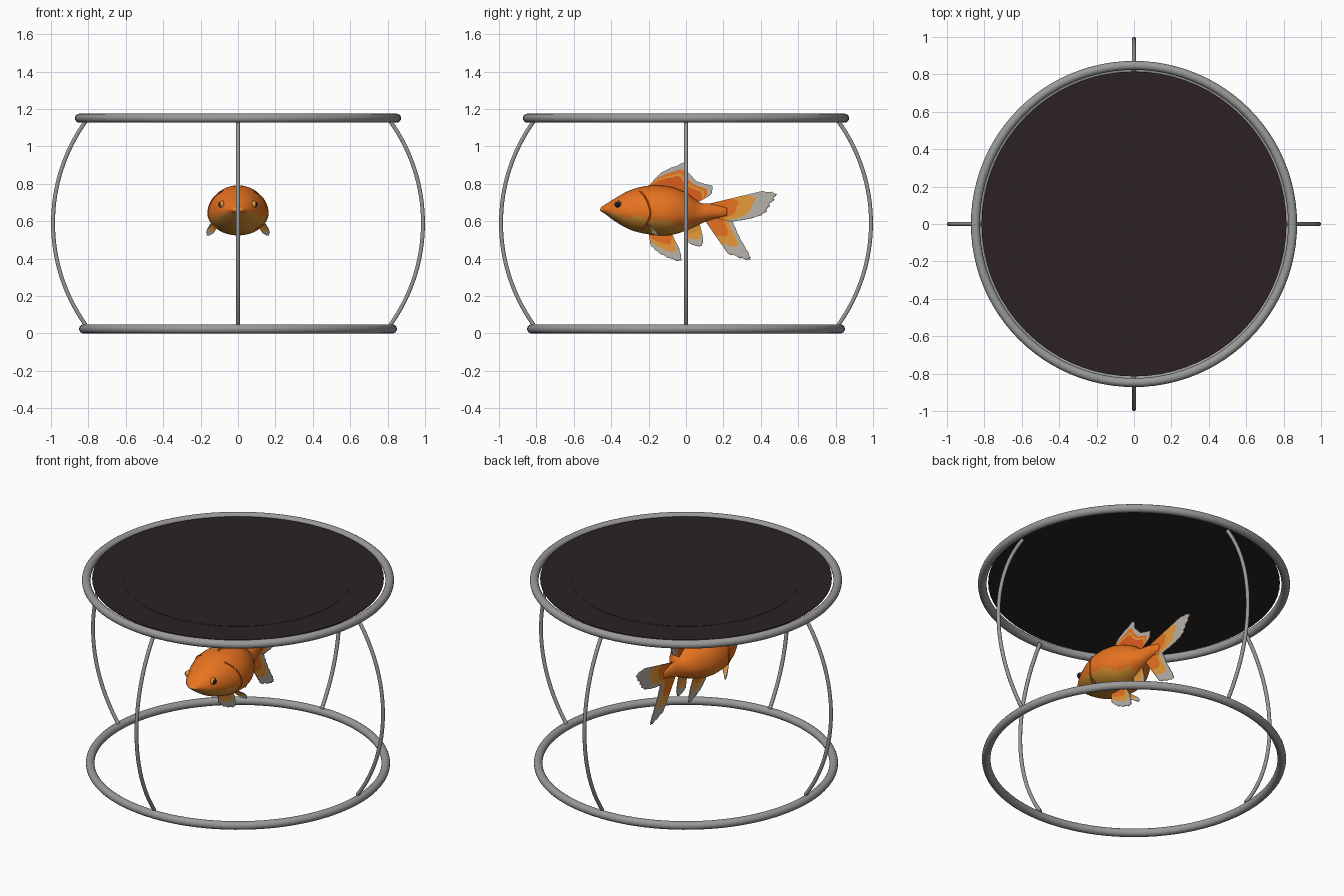
import bpy, bmesh, math
from mathutils import Vector

if "Cube" in bpy.data.objects:
    bpy.data.objects.remove(bpy.data.objects["Cube"])


def material(name, *rgb):
    m = bpy.data.materials.new(name)
    m.use_nodes = True
    m.diffuse_color = (*rgb, 1)
    m.node_tree.nodes["Principled BSDF"].inputs["Base Color"].default_value = (*rgb, 1)
    return m


steel = material("steel grey", .32, .32, .32)
water = material("dark brown", .025, .016, .016)
orange = material("bright orange", .85, .18, .015)
belly_gold = material("belly gold", .66, .28, .03)
rust = material("red orange", .72, .11, .012)
amber = material("fin amber", .80, .33, .04)
pale = material("fin grey", .48, .45, .40)
black = material("eye black", .01, .01, .015)


def finish(ob, name, mats, smooth=True):
    ob.name = name
    for m in mats:
        ob.data.materials.append(m)
    if smooth:
        for p in ob.data.polygons:
            p.use_smooth = True
    return ob


def grid_object(name, rows, mats, rule, closed=False, caps=False):
    """Skin rows of points with quads, colouring each face by rule(row, centre)."""
    bm = bmesh.new()
    vs = [[bm.verts.new(p) for p in row] for row in rows]
    n = len(rows[0])
    for i in range(len(rows) - 1):
        for j in range(n if closed else n - 1):
            k = (j + 1) % n
            f = bm.faces.new((vs[i][j], vs[i][k], vs[i + 1][k], vs[i + 1][j]))
            f.material_index = rule(i, f.calc_center_median())
    if caps:
        bm.faces.new(vs[0])
        bm.faces.new(vs[-1])
    bmesh.ops.recalc_face_normals(bm, faces=bm.faces)
    me = bpy.data.meshes.new(name)
    bm.to_mesh(me)
    bm.free()
    ob = bpy.data.objects.new(name, me)
    bpy.context.collection.objects.link(ob)
    return finish(ob, name, mats)


def spline(points, t):
    """Smooth curve through points, t from 0 to 1."""
    pts = [Vector(p) for p in points]
    s = min(max(t, 0), 1) * (len(pts) - 1)
    i = min(int(s), len(pts) - 2)
    u = s - i
    b, c = pts[i], pts[i + 1]
    a = pts[i - 1] if i else b * 2 - c
    d = pts[i + 2] if i + 2 < len(pts) else c * 2 - b
    return b + (c - a) * (u / 2) + (a * 2 - b * 5 + c * 4 - d) * (u * u / 2) \
        + (b * 3 - a - c * 3 + d) * (u ** 3 / 2)


def tube(name, points, radius, mat):
    cu = bpy.data.curves.new(name, 'CURVE')
    cu.dimensions = '3D'
    cu.bevel_depth = radius
    cu.bevel_resolution = 3
    cu.use_fill_caps = True
    sp = cu.splines.new('POLY')
    sp.points.add(len(points) - 1)
    for q, p in zip(sp.points, points):
        q.co = (*p, 1)
    cu.materials.append(mat)
    ob = bpy.data.objects.new(name, cu)
    bpy.context.collection.objects.link(ob)


def ball(name, loc, scale, mat):
    bpy.ops.mesh.primitive_uv_sphere_add(segments=20, ring_count=12, radius=1, location=loc)
    bpy.context.object.scale = scale
    finish(bpy.context.object, name, [mat])


# Bowl rims
for name, major, z in (("top_rim", .848, 1.151), ("bottom_rim", .826, .024)):
    bpy.ops.mesh.primitive_torus_add(major_radius=major, minor_radius=.024, location=(0, 0, z),
                                     major_segments=96, minor_segments=16)
    finish(bpy.context.object, name, [steel])

# Curved bowl ribs, one on each side
R, mid, top = .936, .59, .62
for i, side in enumerate(("left", "back", "right", "front")):
    a = i * math.pi / 2
    path = []
    for k in range(33):
        e = -top + 2 * top * k / 32
        r = .989 - R + R * math.cos(e)
        path.append((r * math.cos(a), r * math.sin(a), mid + R * math.sin(e)))
    tube(side + "_rib", path, .011, steel)

# Surface sheet with a slightly raised centre
for name, r, z, h in (("surface_sheet", .815, 1.161, .006), ("surface_centre", .64, 1.162, .007)):
    bpy.ops.mesh.primitive_cylinder_add(vertices=72, radius=r, depth=h, location=(0, 0, z))
    finish(bpy.context.object, name, [water], smooth=False)

# Fish body sections: y, top, bottom, half width
SECTIONS = [(-.455, .675, .652, .022), (-.43, .69, .637, .05), (-.38, .722, .60, .088),
            (-.30, .765, .555, .128), (-.20, .79, .53, .158), (-.09, .785, .525, .152),
            (0, .752, .55, .112), (.075, .70, .585, .06), (.14, .692, .61, .032),
            (.22, .67, .63, .008)]


def body_point(t, a, grow=0):
    y, hi, lo, w = spline([Vector(s) for s in SECTIONS], t)
    m = lo + .43 * (hi - lo)
    h = (hi - m if math.sin(a) > 0 else m - lo) + grow
    return Vector(((w + grow) * math.cos(a), y, m + h * math.sin(a)))


def body_rule(row, c):
    edge = .645 - .16 * (c.y + .42) + .008 * math.sin(c.y * 45)
    return 1 if c.z < edge and c.y < .04 else 0


rows = [[body_point(i / 60, j * math.tau / 40) for j in range(40)] for i in range(61)]
grid_object("fish_body", rows, [orange, belly_gold], body_rule, closed=True, caps=True)
ball("fish_lips", (0, -.447, .662), (.03, .012, .013), amber)

# Eyes and gill lines, mirrored
for s, side in ((1, "left"), (-1, "right")):
    e = body_point(.25, .5)
    ball(side + "_eye_ring", (s * e.x, e.y, e.z), (.014, .020, .020), amber)
    ball(side + "_eye", (s * (e.x + .005), e.y - .001, e.z), (.014, .016, .016), black)
    gill = []
    for k in range(17):
        a = -.9 + 1.9 * k / 16
        p = body_point(.455 - .06 * abs(a) ** 1.5, a, .001)
        gill.append((s * p.x, p.y, p.z))
    tube(side + "_gill_line", gill, .004, rust)


def fin(name, base, tip, bands, rays=29, ragged=.04):
    """Fan-shaped fin from base curve to a ragged tip, coloured in bands."""
    mats, limits = zip(*bands)
    steps = 20
    rows = []
    for i in range(steps + 1):
        row = []
        for j in range(rays):
            u = j / (rays - 1)
            a, b = spline(base, u), spline(tip, u)
            f = i / steps * (1 - ragged * (j % 3) / 2)
            row.append(a.lerp(b, f))
        rows.append(row)

    def rule(i, c):
        return next(k for k, lim in enumerate(limits) if (i + .5) / steps < lim)

    ob = grid_object(name, rows, mats, rule)
    sol = ob.modifiers.new("thickness", 'SOLIDIFY')
    sol.thickness = .005
    sol.offset = 0


def flat(*yz):
    return [(0, y, z) for y, z in yz]


BANDS = [(orange, .45), (amber, .68), (pale, 2)]
DORSAL = [(rust, .5), (amber, .62), (orange, .74), (pale, 2)]

# Fins along the middle plane
fin("dorsal_fin", flat((-.21, .775), (-.08, .77), (0, .74), (.06, .70)),
    flat((-.19, .80), (-.13, .862), (-.06, .895), (0, .915), (.012, .865), (.07, .81),
         (.14, .79), (.135, .745), (.09, .715)), DORSAL)
fin("upper_tail_fin", flat((.10, .688), (.13, .655), (.14, .62)),
    flat((.41, .762), (.487, .748), (.455, .69), (.42, .64), (.34, .612), (.25, .598)), BANDS)
fin("lower_tail_fin", flat((.15, .66), (.13, .64), (.10, .605)),
    flat((.25, .60), (.29, .51), (.345, .41), (.33, .39), (.225, .425)), BANDS)
fin("pelvic_fin", flat((-.20, .55), (-.14, .545), (-.08, .545)),
    flat((-.19, .47), (-.13, .42), (-.03, .385), (-.035, .45), (-.06, .50)), BANDS)
fin("anal_fin", flat((-.01, .575), (.03, .59), (.07, .595)),
    flat((.005, .49), (.04, .47), (.08, .465), (.092, .50), (.08, .56)),
    [(belly_gold, .4), (amber, .7), (pale, 2)])

# Pectoral fins, mirrored
for s, side in ((1, "left"), (-1, "right")):
    fin(side + "_pectoral_fin",
        [(s * .115, -.235, .605), (s * .11, -.22, .59), (s * .105, -.20, .575)],
        [(s * .15, -.20, .582), (s * .168, -.16, .55), (s * .163, -.15, .522), (s * .135, -.18, .535)],
        [(belly_gold, .4), (amber, .75), (pale, 2)], rays=16)
